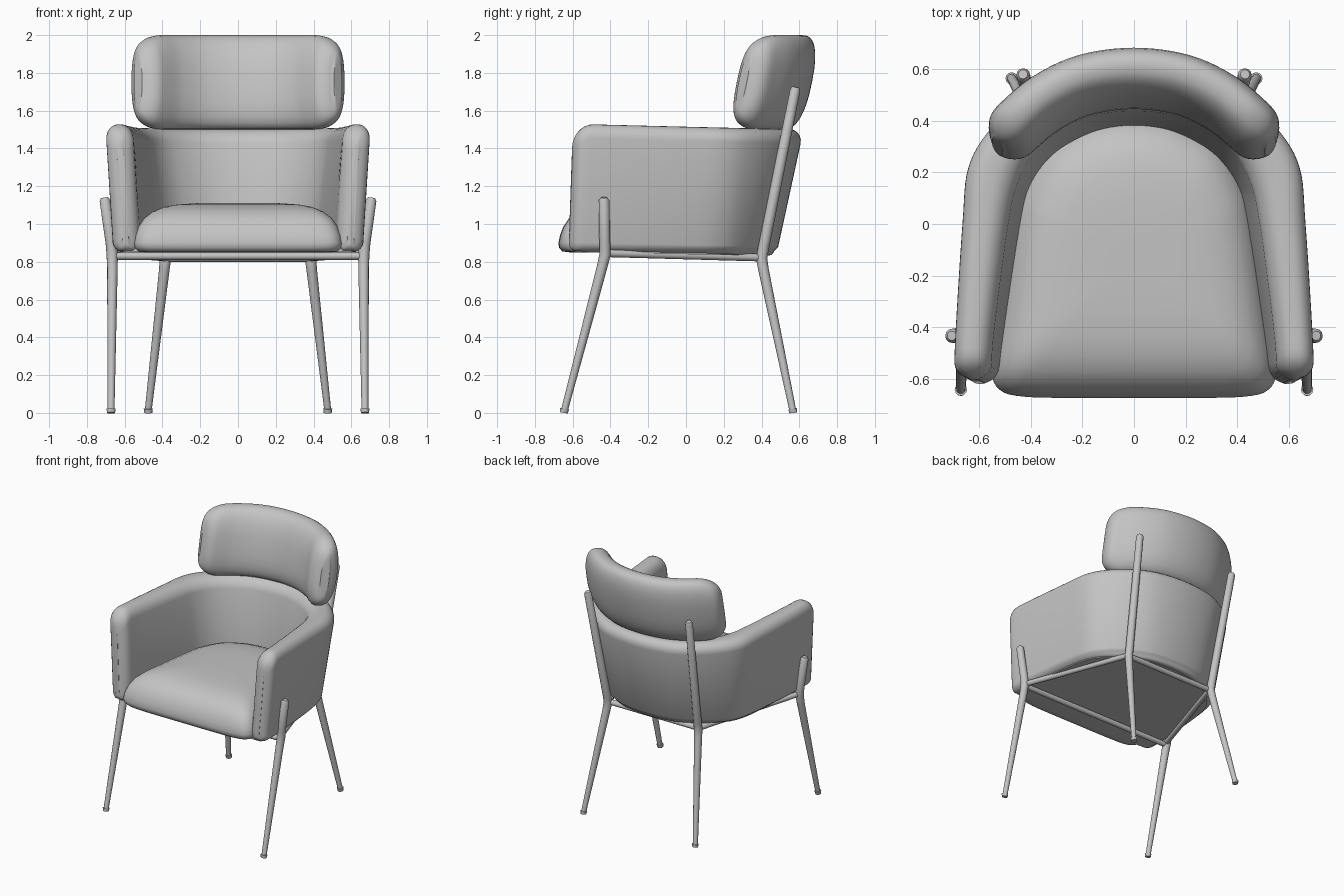
import bpy, bmesh, math
from mathutils import Vector

cube = bpy.data.objects.get("Cube")
if cube:
    bpy.data.objects.remove(cube, do_unlink=True)

GREY = (0.55, 0.55, 0.55, 1)
mat = bpy.data.materials.new("warm_grey")
mat.use_nodes = True
mat.diffuse_color = GREY
bsdf = mat.node_tree.nodes["Principled BSDF"]
bsdf.inputs["Base Color"].default_value = GREY
bsdf.inputs["Roughness"].default_value = 0.7


def finish(obj):
    obj.data.materials.append(mat)
    bpy.ops.object.select_all(action="DESELECT")
    obj.select_set(True)
    bpy.context.view_layer.objects.active = obj
    bpy.ops.object.shade_smooth_by_angle(angle=math.radians(50))


def skin(name, rings):
    """Closed surface through a list of equal rings, capped at both ends."""
    bm = bmesh.new()
    vs = [[bm.verts.new(p) for p in ring] for ring in rings]
    n = len(vs[0])
    for a, b in zip(vs, vs[1:]):
        for i in range(n):
            j = (i + 1) % n
            bm.faces.new((a[i], a[j], b[j], b[i]))
    bm.faces.new(vs[0])
    bm.faces.new(vs[-1])
    bmesh.ops.recalc_face_normals(bm, faces=bm.faces)
    mesh = bpy.data.meshes.new(name)
    bm.to_mesh(mesh)
    bm.free()
    obj = bpy.data.objects.new(name, mesh)
    bpy.context.collection.objects.link(obj)
    finish(obj)


def both_sides(half):
    """Left half ending on x = 0, continued to the right."""
    pts = [Vector(p) for p in half]
    return pts + [Vector((-p.x, p.y)) for p in reversed(pts[:-1])]


def spline(pts, t):
    """Catmull-Rom point on a list of control points."""
    i = min(int(t), len(pts) - 2)
    f = t - i
    b, c = pts[i], pts[i + 1]
    a = pts[i - 1] if i > 0 else 2 * b - c
    d = pts[i + 2] if i + 2 < len(pts) else 2 * c - b
    return 0.5 * (2 * b + (c - a) * f + (2 * a - 5 * b + 4 * c - d) * f ** 2
                  + (3 * b - a - 3 * c + d) * f ** 3)


def stations(segments, per=6):
    """Parameters along a path, denser where the ends round off."""
    start = [0, 0.01, 0.04, 0.09, 0.16, 0.25, 0.36, 0.5, 0.65, 0.82]
    middle = [1 + i / per for i in range((segments - 2) * per + 1)]
    return start + middle + [segments - t for t in reversed(start)]


def rounding(d, r):
    """Quarter circle profile: 0 at the tip, 1 from distance r on."""
    return math.sqrt(max(0, 1 - max(0, 1 - d / r) ** 2))


# Wraparound shell: arms and back in one padded band
outer_top = both_sides([(.70, -.60), (.692, -.4), (.667, 0), (.645, .22),
                        (.56, .37), (.42, .495), (.25, .58), (0, .612)])
outer_low = both_sides([(.655, -.625), (.65, -.4), (.61, 0), (.565, .18),
                        (.48, .29), (.36, .38), (.2, .45), (0, .47)])
inner_top = both_sides([(.56, -.60), (.545, -.4), (.495, 0), (.46, .16),
                        (.40, .28), (.30, .37), (.17, .43), (0, .45)])
inner_low = both_sides([(.525, -.62), (.495, -.4), (.425, .03), (.385, .16),
                        (.30, .26), (.2, .32), (.1, .355), (0, .365)])


def shell_ring(t):
    ot, ol, it, il = (spline(c, t) for c in (outer_top, outer_low, inner_top, inner_low))
    d = 0.21 * min(t, 14 - t)
    s = max(0.25, rounding(d, 0.07))
    y = (ot.y + it.y) / 2
    top = 1.515 - 0.025 * y - 0.12 * (1 - rounding(d, 0.13))
    low = 0.845 - 0.02 * y + 0.04 * (1 - rounding(d, 0.05))
    ring = []
    for su, sz, a, r in ((1, 1, .85, .075), (-1, 1, .85, .075),
                         (-1, -1, .5, .045), (1, -1, .5, .045)):
        for k in range(7):
            ang = math.radians(15 * (k if su == sz else 6 - k))
            u = su * (1 - a + a * math.cos(ang)) * s
            edge = top if sz > 0 else low
            z = edge - sz * r * (1 - math.sin(ang))
            f = max(0, min(1.1, (z - .86) / .6)) ** 0.6
            g = max(0, (z - 1.08) / .4)
            o, i = ol.lerp(ot, f), il.lerp(it, g)
            p = (o + i) / 2 + (o - i) / 2 * u
            ring.append((p.x, p.y, z))
    return ring


skin("arm_and_back_shell", [shell_ring(t) for t in stations(14)])

# Curved headrest cushion, leaning back
rest = both_sides([(.53, .30), (.445, .385), (.34, .47), (.19, .54), (0, .565)])


def rest_ring(t):
    c = spline(rest, t)
    tangent = (spline(rest, min(t + .01, 8)) - spline(rest, max(t - .01, 0))).normalized()
    normal = Vector((tangent.y, -tangent.x))
    d = 0.12 * min(t, 8 - t)
    thick = 0.102 * max(0.3, rounding(d, 0.09))
    high = 0.25 - 0.12 * (1 - rounding(d, 0.17))
    ring = []
    for k in range(32):
        ca, sa = math.cos(k * math.pi / 16), math.sin(k * math.pi / 16)
        u = math.copysign(abs(ca) ** 0.8, ca) * thick
        v = math.copysign(abs(sa) ** 0.8, sa) * high
        p = c + normal * u
        ring.append((p.x, p.y + 0.2 * v, 1.75 + v))
    return ring


skin("headrest", [rest_ring(t) for t in stations(8)])


# Seat cushion and flat underside, stacked from scaled outlines
def stacked(name, half, layers, tilt=0):
    ctrl = both_sides(half)
    n = len(ctrl) - 1
    outline = [spline(ctrl, n * i / 80) for i in range(80)]
    mid = Vector((0, -.12))
    rings = []
    for z, inset in layers:
        pts = [mid + (p - mid) * (1 - inset / .55) for p in outline]
        rings.append([(p.x, p.y, z - tilt * p.y) for p in pts])
    skin(name, rings)


stacked("seat_cushion",
        [(0, -.675), (.25, -.675), (.43, -.67), (.52, -.645), (.553, -.57), (.535, -.4),
         (.48, 0), (.44, .15), (.35, .3), (.2, .39), (.08, .42), (0, .425)],
        [(.85, .06), (.855, .02), (.875, .003), (.90, 0), (.94, .008), (.985, .025),
         (1.03, .055), (1.065, .1), (1.09, .16), (1.103, .23), (1.11, .33), (1.112, .45)])
stacked("seat_underside",
        [(0, -.59), (.3, -.59), (.57, -.59), (.61, -.56), (.62, -.4), (.58, 0),
         (.535, .17), (.45, .27), (.34, .35), (.2, .41), (0, .43)],
        [(.84, 0), (.87, 0)], tilt=0.02)


# Tubular frame
def tube(name, points):
    curve = bpy.data.curves.new(name, "CURVE")
    curve.dimensions = "3D"
    curve.bevel_depth = 1
    curve.bevel_resolution = 4
    curve.use_fill_caps = True
    sp = curve.splines.new("POLY")
    sp.points.add(len(points) - 1)
    for point, (x, y, z, r) in zip(sp.points, points):
        point.co = (x, y, z, 1)
        point.radius = r
    obj = bpy.data.objects.new(name, curve)
    bpy.context.collection.objects.link(obj)
    bpy.ops.object.select_all(action="DESELECT")
    obj.select_set(True)
    bpy.context.view_layer.objects.active = obj
    bpy.ops.object.convert(target="MESH")
    finish(bpy.context.view_layer.objects.active)


for side, s in (("left", 1), ("right", -1)):
    tube(side + "_front_leg", [
        (s * .672, -.643, .015, .018), (s * .665, -.445, .77, .028),
        (s * .666, -.428, .84, .03), (s * .672, -.43, .9, .029),
        (s * .705, -.434, 1.125, .028), (s * .707, -.434, 1.14, .018)])
    tube(side + "_rear_leg", [
        (s * .475, .565, .015, .018), (s * .39, .41, .76, .028),
        (s * .384, .40, .82, .03), (s * .386, .412, .88, .029),
        (s * .43, .578, 1.71, .027), (s * .431, .581, 1.725, .018)])
    tube(side + "_front_foot", [(s * .672, -.647, 0, .021), (s * .672, -.643, .022, .024)])
    tube(side + "_rear_foot", [(s * .475, .568, 0, .021), (s * .475, .565, .022, .024)])
    tube(side + "_rail", [(s * .66, -.43, .845, .02), (s * .384, .39, .822, .02)])
tube("front_rail", [(-.66, -.43, .83, .02), (.66, -.43, .83, .02)])
tube("rear_rail", [(-.384, .39, .82, .02), (.384, .39, .82, .02)])
